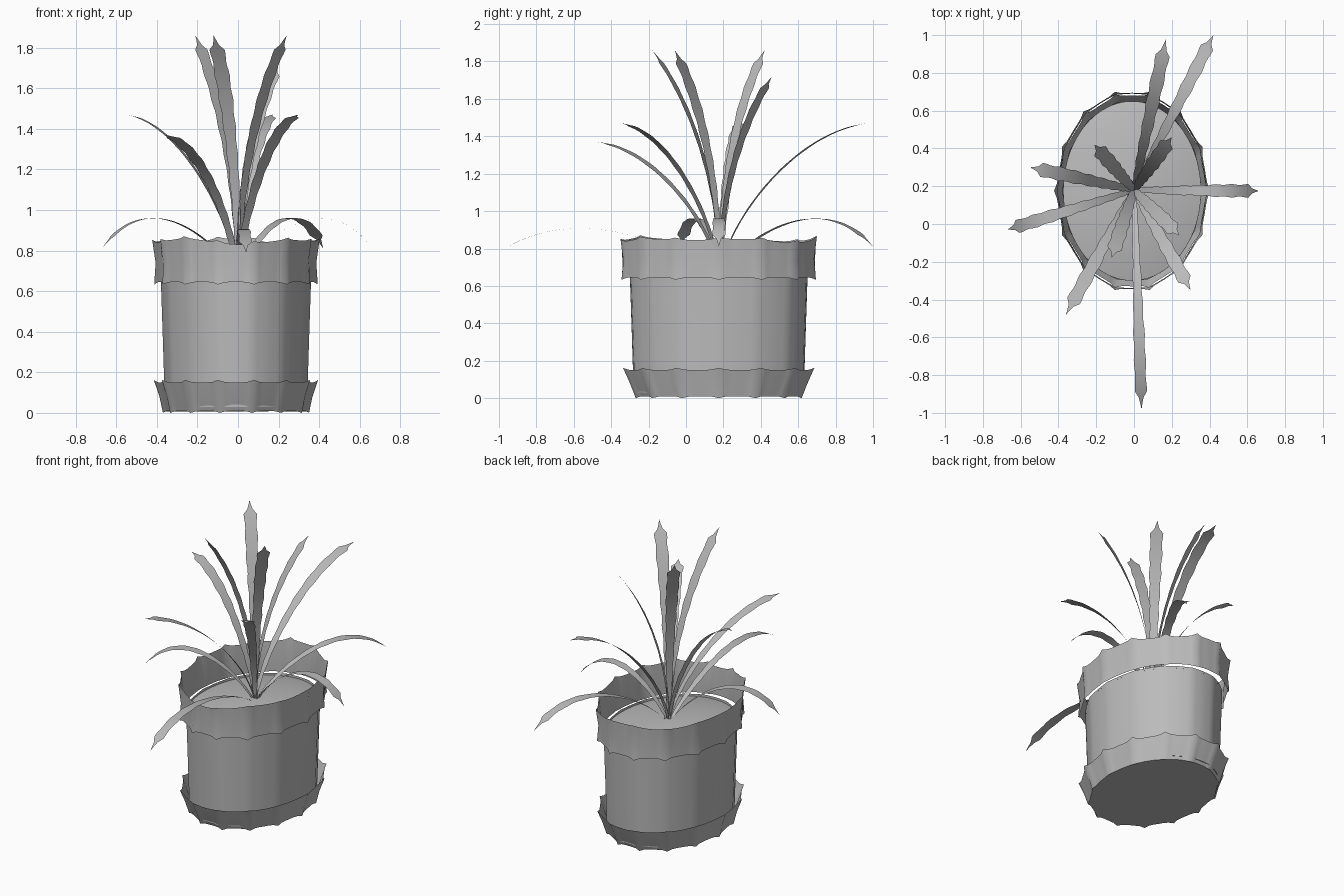
import bpy, bmesh, math
from mathutils import Vector

cube = bpy.data.objects.get("Cube")
if cube:
    bpy.data.objects.remove(cube)

CX, CY = -0.01, 0.175      # pot centre
SIDES = 14                 # scallops around the pot
STEPS = 6                  # segments per scallop


def make_material(name, rgb):
    mat = bpy.data.materials.new(name)
    mat.use_nodes = True
    mat.diffuse_color = (*rgb, 1)
    mat.node_tree.nodes["Principled BSDF"].inputs["Base Color"].default_value = (*rgb, 1)
    return mat


grey = make_material("plain grey", (0.5, 0.5, 0.5))


def finish(name, bm, angle=60):
    mesh = bpy.data.meshes.new(name)
    bm.to_mesh(mesh)
    bm.free()
    obj = bpy.data.objects.new(name, mesh)
    bpy.context.collection.objects.link(obj)
    mesh.materials.append(grey)
    bpy.ops.object.select_all(action="DESELECT")
    obj.select_set(True)
    bpy.context.view_layer.objects.active = obj
    bpy.ops.object.shade_smooth_by_angle(angle=math.radians(angle))
    return obj


def oval_shell(name, rings, cap_first=False, cap_last=False):
    """Loft oval rings of (rx, ry, z, outward scallop, upward scallop, slow wave)."""
    bm = bmesh.new()
    loops = []
    count = SIDES * STEPS
    for rx, ry, z, out, up, wave in rings:
        loop = []
        for i in range(count):
            a = math.tau * i / count
            # sharp tip at each scallop joint
            tip = (1 - abs(math.sin(SIDES * a / 2))) ** 2
            grow = tip * out
            height = z + tip * up + wave * (math.sin(3 * a + 2.6) + math.sin(5 * a)) / 2
            loop.append(bm.verts.new((CX + (rx + grow) * math.cos(a),
                                      CY + (ry + grow) * math.sin(a), height)))
        loops.append(loop)
    for low, high in zip(loops, loops[1:]):
        for i in range(count):
            j = (i + 1) % count
            bm.faces.new((low[i], low[j], high[j], high[i]))
    if cap_first:
        bm.faces.new(loops[0][::-1])
    if cap_last:
        bm.faces.new(loops[-1])
    return finish(name, bm)


# Pot parts
oval_shell("saucer", [(0.345, 0.44, 0.01, 0.015, -0.01, 0),
                      (0.365, 0.475, 0.08, 0.012, 0, 0),
                      (0.385, 0.505, 0.15, 0.02, 0.012, 0)], cap_first=True)
oval_shell("pot_body", [(0.345, 0.455, 0.03, 0.005, 0, 0),
                        (0.355, 0.465, 0.35, 0.005, 0, 0),
                        (0.365, 0.475, 0.65, 0.005, 0, 0)], cap_first=True)
oval_shell("pot_rim", [(0.385, 0.515, 0.645, 0.018, -0.012, 0),
                       (0.388, 0.515, 0.74, 0.008, 0, 0.004),
                       (0.395, 0.52, 0.845, 0.018, 0.012, 0.015)])
oval_shell("soil", [(0.365, 0.475, 0.635, 0, 0, 0),
                    (0.28, 0.37, 0.66, 0, 0, 0),
                    (0.15, 0.20, 0.68, 0, 0, 0),
                    (0.03, 0.04, 0.69, 0, 0, 0)], cap_last=True)

# Leaf curves: two middle controls as (reach share, rise share), rise from the base
BASE = Vector((0, 0.18, 0.66))
UPRIGHT = ((0.0, 0.35), (0.35, 0.75))
ARCHING = ((0.05, 0.35), (0.5, 0.95))
DROOPING = ((0.15, 1.25), (0.65, 3.2))
LOW = ((0.15, 1.0), (0.65, 3.1))


def leaf(name, tip, controls, width):
    tip = Vector(tip)
    reach = Vector((tip.x - BASE.x, tip.y - BASE.y, 0))
    rise = tip.z - BASE.z
    side = Vector((-reach.y, reach.x, 0)).normalized()
    points = [BASE] + [BASE + reach * d + Vector((0, 0, rise * h)) for d, h in controls] + [tip]
    bm = bmesh.new()
    rows = []
    steps = 40
    for i in range(steps + 1):
        t = i / steps
        u = 1 - t
        p = (points[0] * u ** 3 + points[1] * (3 * u * u * t)
             + points[2] * (3 * u * t * t) + points[3] * t ** 3)
        # widening blade, scalloped margin, pointed end with small shoulders
        half = width * (0.3 + 0.7 * min(1, t / 0.75))
        half *= 1 + 0.09 * math.sin(t * math.tau * 9)
        if t > 0.93:
            half *= 0.6 * (1 - t) / 0.07
        rows.append([bm.verts.new(p - side * half), bm.verts.new(p + side * half)])
    for a, b in zip(rows, rows[1:]):
        bm.faces.new((a[0], b[0], b[1], a[1]))
    bmesh.ops.remove_doubles(bm, verts=bm.verts, dist=1e-5)
    bmesh.ops.recalc_face_normals(bm, faces=bm.faces)
    if sum(f.normal.z for f in bm.faces) < 0:
        bmesh.ops.reverse_faces(bm, faces=bm.faces)
    finish(name, bm)


groups = [
    ("upright_leaf", UPRIGHT, 0.037, [(-0.21, 0.42, 1.86), (-0.12, -0.18, 1.86),
                                      (0.24, -0.06, 1.86), (0.20, 0.46, 1.72)]),
    ("arching_leaf", ARCHING, 0.035, [(0.30, -0.35, 1.47), (0.17, 0.98, 1.47),
                                      (-0.55, 0.30, 1.47), (-0.36, -0.48, 1.37)]),
    ("drooping_leaf", DROOPING, 0.033, [(-0.67, -0.03, 0.81), (0.42, 1.0, 0.81),
                                        (0.66, 0.175, 0.81)]),
    ("low_leaf", LOW, 0.030, [(0.04, -0.98, 0.79)]),
]
for name, controls, width, tips in groups:
    for n, tip in enumerate(tips, 1):
        leaf(f"{name}_{n}", tip, controls, width)
